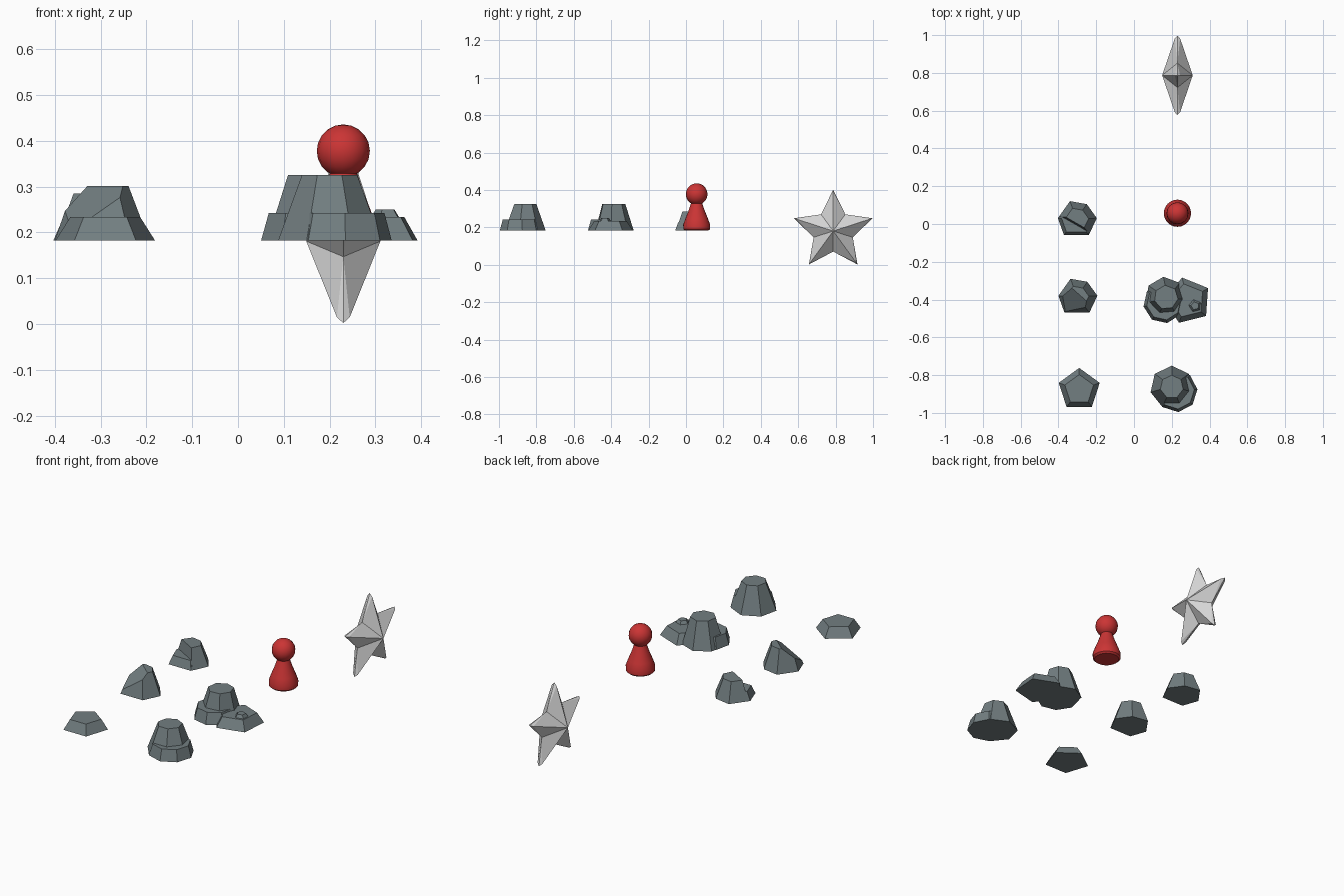
import bpy, bmesh, math
from mathutils import Vector

if "Cube" in bpy.data.objects:
    bpy.data.objects.remove(bpy.data.objects["Cube"])

GROUND = 0.183


def material(name, rgb):
    m = bpy.data.materials.new(name)
    m.diffuse_color = (*rgb, 1)
    m.use_nodes = True
    m.node_tree.nodes["Principled BSDF"].inputs["Base Color"].default_value = m.diffuse_color
    return m


STONE = material("slate grey", (0.17, 0.21, 0.22))
RED = material("red", (0.60, 0.035, 0.035))
SILVER = material("silver", (0.68, 0.68, 0.68))


def finish(name, bm, mat, smooth=False):
    bmesh.ops.recalc_face_normals(bm, faces=bm.faces[:])
    me = bpy.data.meshes.new(name)
    bm.to_mesh(me)
    bm.free()
    me.materials.append(mat)
    ob = bpy.data.objects.new(name, me)
    bpy.context.collection.objects.link(ob)
    if smooth:
        bpy.ops.object.select_all(action='DESELECT')
        ob.select_set(True)
        bpy.context.view_layer.objects.active = ob
        bpy.ops.object.shade_smooth_by_angle(angle=math.radians(35))
    return ob


def polygon(x, y, r, sides, start):
    return [(x + r * math.cos(math.radians(start) + 2 * math.pi * i / sides),
             y + r * math.sin(math.radians(start) + 2 * math.pi * i / sides))
            for i in range(sides)]


def rock(name, lower, upper, z0, z1, cut=None):
    """Faceted stone between two outlines, optionally sliced by a plane (point, normal)."""
    bm = bmesh.new()
    a = [bm.verts.new((x, y, z0)) for x, y in lower]
    b = [bm.verts.new((x, y, z1)) for x, y in upper]
    bm.faces.new(a[::-1])
    bm.faces.new(b)
    n = len(a)
    for i in range(n):
        j = (i + 1) % n
        bm.faces.new((a[i], a[j], b[j], b[i]))
    if cut:
        bmesh.ops.bisect_plane(bm, geom=bm.verts[:] + bm.edges[:] + bm.faces[:],
                               plane_co=cut[0], plane_no=cut[1], clear_outer=True)
        bmesh.ops.holes_fill(bm, edges=[e for e in bm.edges if e.is_boundary], sides=0)
    return finish(name, bm, STONE)


# irregular hexagon shared by the two left stones
HEX = [(-.034, .095), (.055, .079), (.108, .005), (.066, -.084), (-.066, -.084), (-.098, .005)]


def hexagon(x, y, s):
    return [(x + px * s, y + py * s) for px, py in HEX]


# flat stone, front left
rock("flat_stone", polygon(-.29, -.876, .114, 5, 90), polygon(-.29, -.877, .08, 5, 90),
     GROUND, .234)

# slanted stone, middle left
rock("slanted_stone", hexagon(-.302, -.385, 1), hexagon(-.302, -.385, .58), GROUND, .302,
     (Vector((-.237, -.42, .302)), Vector((-.43, -.49, .76))))

# stepped stone, back left
rock("stepped_stone_ledge", hexagon(-.305, .026, 1), hexagon(-.305, .026, .80), GROUND, .228)
rock("stepped_stone_peak", hexagon(-.305, .026, 1), hexagon(-.305, .026, .60), GROUND, .285,
     (Vector((-.36, .03, .25)), Vector((-.5, -.87, .15))))

# tower stone, front right
rock("front_tower_ledge", polygon(.225, -.885, .111, 8, 5), polygon(.225, -.885, .095, 8, 5),
     GROUND, .243)
rock("front_tower_peak", polygon(.20, -.865, .115, 7, 90), polygon(.20, -.862, .062, 7, 90),
     GROUND, .325)

# tower stone, middle right
rock("middle_tower_ledge", polygon(.157, -.418, .108, 8, 10), polygon(.157, -.418, .091, 8, 10),
     GROUND, .243)
rock("middle_tower_peak", polygon(.165, -.385, .106, 7, 95), polygon(.17, -.388, .064, 7, 95),
     GROUND, .325)

# low stone with a nub, beside the middle tower
rock("low_stone", polygon(.285, -.406, .126, 5, 104), polygon(.285, -.406, .092, 5, 104),
     GROUND, .234)
rock("low_stone_nub", polygon(.323, -.433, .035, 5, 104), polygon(.323, -.433, .022, 5, 104),
     .232, .25)

# pawn body: spun profile
PX, PY, SEG = .23, .057, 24
bm = bmesh.new()
rings = []
for r, z in [(.062, GROUND), (.071, .191), (.072, .215), (.060, .248), (.043, .29), (.028, .335)]:
    rings.append([bm.verts.new((x, y, z)) for x, y in polygon(PX, PY, r, SEG, 0)])
for lo, hi in zip(rings, rings[1:]):
    for i in range(SEG):
        j = (i + 1) % SEG
        bm.faces.new((lo[i], lo[j], hi[j], hi[i]))
bm.faces.new(rings[0][::-1])
bm.faces.new(rings[-1])
finish("pawn_body", bm, RED, True)

# pawn head
bm = bmesh.new()
bmesh.ops.create_uvsphere(bm, u_segments=16, v_segments=10, radius=.058)
bmesh.ops.translate(bm, verts=bm.verts[:], vec=(PX, PY, .378))
finish("pawn_head", bm, RED, True)

# five-pointed star standing in the yz plane, ridged on both sides
SX, SY, SZ, OUT, INN, DEPTH = .23, .787, .181, .221, .110, .081
bm = bmesh.new()


def star_vert(r, deg, x):
    t = math.radians(deg)
    return bm.verts.new((SX + x, SY + r * math.cos(t), SZ + r * math.sin(t)))


tips = [star_vert(OUT, 90 + 72 * i, 0) for i in range(5)]
valleys = [star_vert(INN, 126 + 72 * i, 0) for i in range(5)]
for side in (-1, 1):
    apex = star_vert(0, 0, side * DEPTH)
    for i in range(5):
        ridge = star_vert(OUT * .93, 90 + 72 * i, side * .014)
        for v in (valleys[i], valleys[i - 1]):
            bm.faces.new((apex, ridge, v))
            bm.faces.new((ridge, tips[i], v))
finish("star", bm, SILVER)
